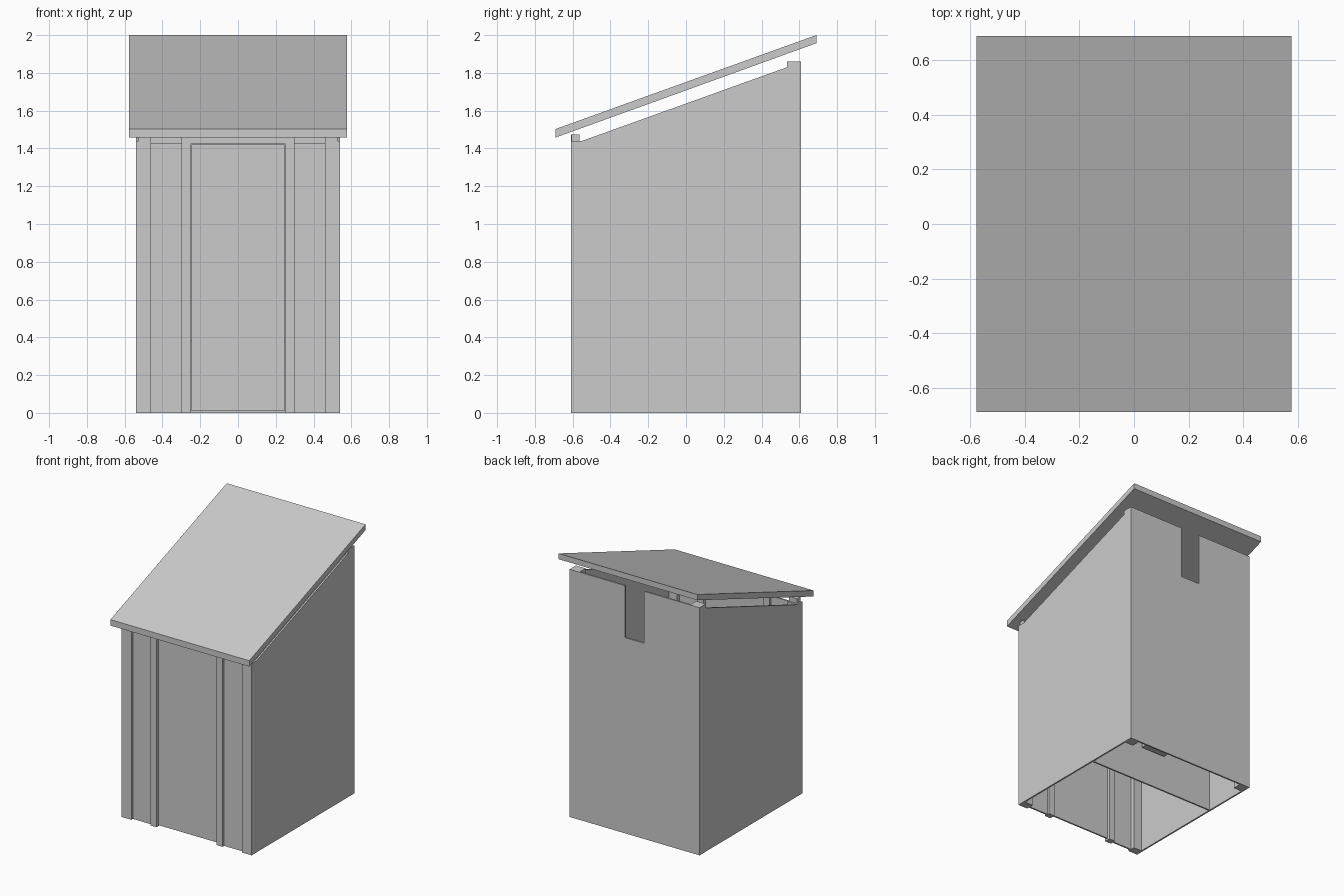
import bpy
import bmesh
from mathutils import Vector

if "Cube" in bpy.data.objects:
    bpy.data.objects.remove(bpy.data.objects["Cube"], do_unlink=True)

# One plain grey for everything
GREY = (0.6, 0.6, 0.6, 1)
mat = bpy.data.materials.new("light_grey")
mat.use_nodes = True
mat.diffuse_color = GREY
mat.node_tree.nodes["Principled BSDF"].inputs["Base Color"].default_value = GREY


def prism(name, profile, axis, start, end):
    """Extrude a 2D profile along x (profile in y, z) or y (profile in x, z)."""
    bm = bmesh.new()
    if axis == "x":
        points = [Vector((start, a, b)) for a, b in profile]
        move = Vector((end - start, 0, 0))
    else:
        points = [Vector((a, start, b)) for a, b in profile]
        move = Vector((0, end - start, 0))
    face = bm.faces.new([bm.verts.new(p) for p in points])
    out = bmesh.ops.extrude_face_region(bm, geom=[face])
    verts = [v for v in out["geom"] if isinstance(v, bmesh.types.BMVert)]
    bmesh.ops.translate(bm, verts=verts, vec=move)
    bmesh.ops.recalc_face_normals(bm, faces=bm.faces)
    mesh = bpy.data.meshes.new(name)
    bm.to_mesh(mesh)
    bm.free()
    mesh.materials.append(mat)
    obj = bpy.data.objects.new(name, mesh)
    bpy.context.collection.objects.link(obj)
    return obj


def box(name, x, y, z):
    rect = [(x[0], z[0]), (x[1], z[0]), (x[1], z[1]), (x[0], z[1])]
    return prism(name, rect, "y", y[0], y[1])


W, D, T = 0.54, 0.61, 0.012   # half width, half depth, wall thickness
INNER = W - T
BACK_Z, FRONT_Z = 1.86, 1.44

# Sloping roof slab with upright ends
prism("roof", [(-0.69, 1.458), (0.69, 1.957), (0.69, 2.0), (-0.69, 1.503)],
      "x", -0.577, 0.577)

# Back wall with a vent notch cut down from its top edge
prism("back_wall", [(-INNER, 0), (INNER, 0), (INNER, BACK_Z), (0.08, BACK_Z),
                    (0.08, 1.47), (-0.08, 1.47), (-0.08, BACK_Z), (-INNER, BACK_Z)],
      "y", D - T, D)

# Parts mirrored left and right
for side, s in (("left", 1), ("right", -1)):
    prism(side + "_wall", [(-D, 0), (D, 0), (D, BACK_Z), (0.535, BACK_Z),
                           (0.535, 1.83), (-0.55, FRONT_Z), (-D, FRONT_Z)],
          "x", s * INNER, s * W)
    posts = sorted((s * 0.46, s * INNER))
    box(side + "_front_post", posts, (-D, -0.55), (0, FRONT_Z))
    box(side + "_front_post_cap", posts, (-0.605, -0.565), (FRONT_Z, 1.475))
    box(side + "_back_post", posts, (0.535, D - T), (0, BACK_Z))
    box(side + "_front_panel", sorted((s * 0.30, s * 0.46)), (-0.592, -0.58), (0, 1.43))
    box(side + "_door_jamb", sorted((s * 0.25, s * 0.30)), (-D, -0.565), (0, 1.475))

# Door and the header above it
box("door_header", (-0.25, 0.25), (-D, -0.565), (1.425, 1.475))
box("door", (-0.245, 0.245), (-0.592, -0.58), (0.01, 1.42))

# Inner bench with a small block under its seat
box("bench_front", (-INNER, INNER), (0.18, 0.192), (0, 0.37))
box("bench_seat", (-INNER, INNER), (0.18, D - T), (0.37, 0.385))
box("under_seat_block", (-0.10, 0.10), (0.205, 0.40), (0.265, 0.37))
